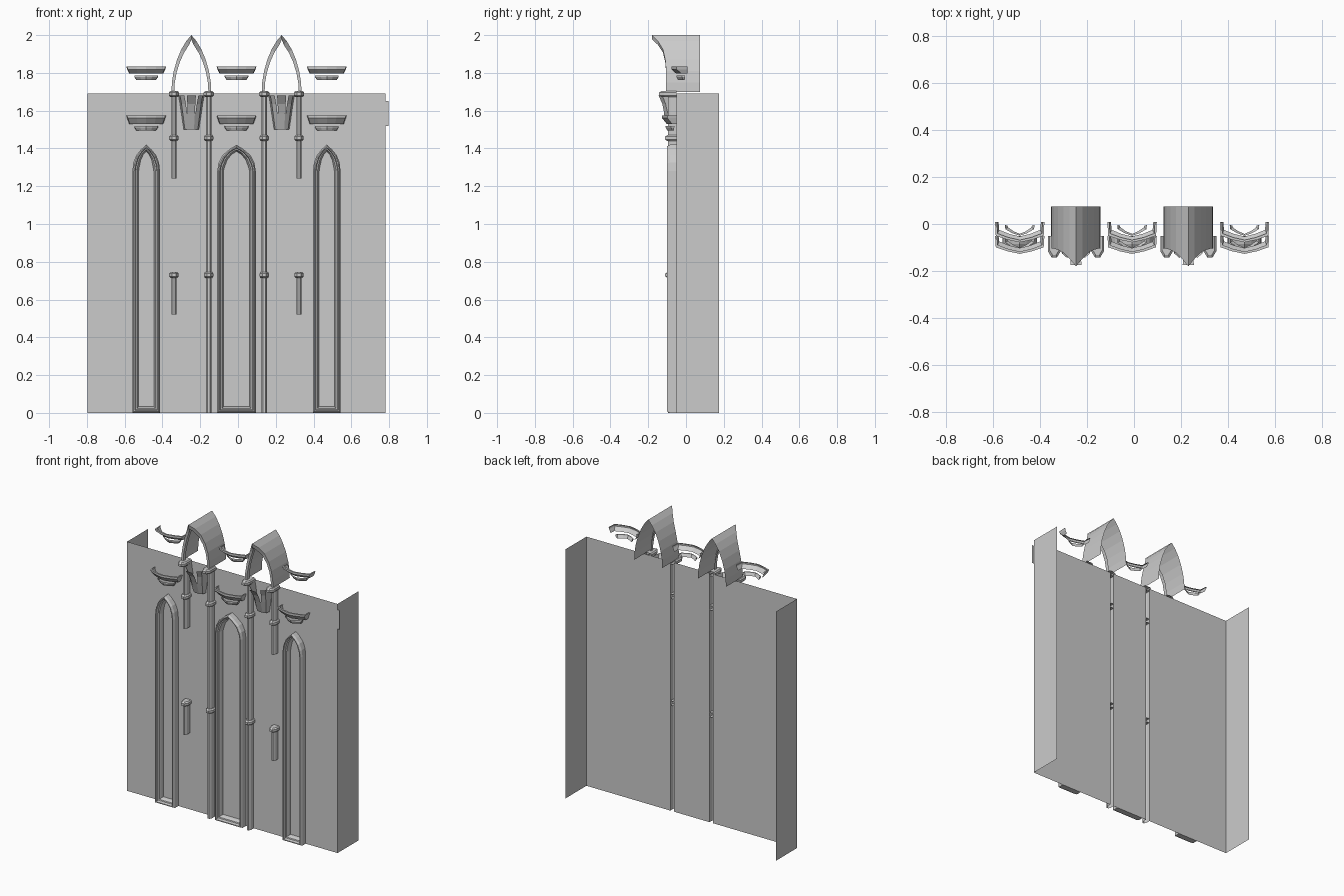
import bpy

if "Cube" in bpy.data.objects:
    bpy.data.objects.remove(bpy.data.objects["Cube"])

CX = -0.008                      # symmetry axis of the facade
WALL_Y = -0.05
WALL_TOP = 1.69


def make(name, verts, faces):
    me = bpy.data.meshes.new(name)
    me.from_pydata(verts, [], faces)
    me.update()
    ob = bpy.data.objects.new(name, me)
    bpy.context.collection.objects.link(ob)
    return ob


def loft(name, loops, closed=False, caps=()):
    """Skin a list of equal-length point rows; caps lists the rows to fill."""
    n = len(loops[0])
    verts = [p for row in loops for p in row]
    faces = []
    for r in range(len(loops) - 1):
        for i in range(n if closed else n - 1):
            j = (i + 1) % n
            faces.append((r * n + i, r * n + j, (r + 1) * n + j, (r + 1) * n + i))
    for r in caps:
        faces.append(tuple(range(r * n, r * n + n)))
    return make(name, verts, faces)


# Wall: flat front panels with slots behind the inner shafts, plus side returns
x0, x1 = CX - 0.79, CX + 0.79
slots = [(x0, CX - 0.161), (CX - 0.133, CX + 0.133), (CX + 0.161, x1)]
for k, (a, b) in enumerate(slots):
    loft(f"wall_panel_{k}", [[(a, WALL_Y, z), (b, WALL_Y, z)] for z in (0, WALL_TOP)])
for side, x in (("left", x0), ("right", x1)):
    loft(f"wall_return_{side}", [[(x, WALL_Y, z), (x, 0.175, z)] for z in (0, WALL_TOP)])
loft("wall_edge_tab", [[(x1, WALL_Y, z), (x1 + 0.016, WALL_Y, z)] for z in (1.52, 1.65)])


# Lancet windows: stepped pointed-arch mouldings
def lancet(cx, w, d, y):
    """Closed pointed outline, inset by d, at depth y."""
    s = (w - d) / w
    half = [(1, d), (1, 1.28), (0.93, 1.325), (0.72, 1.365), (0.38, 1.395)]
    top = 1.42 - d * 1.1
    pts = [(cx + w * s * f, y, z - (d * 0.8 if z > 1.3 else 0)) for f, z in half]
    left = [(2 * cx - x, yy, z) for x, yy, z in reversed(pts)]
    return pts + [(cx, y, top)] + left


for name, dx, w in (("left", -0.478, 0.073), ("middle", 0, 0.102), ("right", 0.478, 0.073)):
    steps = [(0, WALL_Y), (0, -0.085), (0.007, -0.1), (0.013, -0.1),
             (0.017, -0.082), (0.024, -0.08), (0.03, -0.065), (0.033, WALL_Y)]
    loft(f"window_frame_{name}", [lancet(CX + dx, w, d, y) for d, y in steps], closed=True)


# Shafts: faceted half columns with shaft rings and capitals
def facet(cx, w, front, z):
    mid = front + w * 1.0
    return [(cx - w, WALL_Y, z), (cx - w, mid, z), (cx - w * 0.4, front, z),
            (cx + w * 0.4, front, z), (cx + w, mid, z), (cx + w, WALL_Y, z)]


def ring(name, cx, z, h, w, front):
    loft(name, [facet(cx, w * 0.75, front + 0.012, z - h), facet(cx, w, front, z - h * 0.5),
                facet(cx, w, front, z + h * 0.5), facet(cx, w * 0.75, front + 0.012, z + h)],
         caps=(0, 3))


for s in (-1, 1):
    tag = "left" if s < 0 else "right"
    for kind, off, spans in (("inner", 0.147, [(0, 1.68)]),
                             ("outer", 0.331, [(0.52, 0.73), (1.24, 1.68)])):
        cx = CX + s * off
        for k, (a, b) in enumerate(spans):
            loft(f"shaft_{kind}_{tag}_{k}", [facet(cx, 0.014, -0.095, a), facet(cx, 0.014, -0.095, b)])
        ring(f"lower_ring_{kind}_{tag}", cx, 0.73, 0.015, 0.025, -0.11)
        ring(f"upper_ring_{kind}_{tag}", cx, 1.455, 0.015, 0.025, -0.112)
        ring(f"capital_{kind}_{tag}", cx, 1.688, 0.015, 0.027, -0.143)


# Niche canopies: pointed vault shells whose front edge leans out to the apex
ARCH = [(0.105, 1.7, -0.105), (0.103, 1.75, -0.105), (0.093, 1.81, -0.105),
        (0.076, 1.87, -0.11), (0.053, 1.925, -0.122), (0.027, 1.968, -0.148), (0, 2.0, -0.18)]


def vault(cx, d, dy=None):
    """Arch row inset by d; dy shifts the front edge, None gives the back edge."""
    half = [(max(x - d, 0) if x > 0.01 else 0, z - d * (z - 1.7) / 0.3 * 1.5,
             0.075 if dy is None else y + dy) for x, z, y in ARCH]
    return ([(cx + x, y, z) for x, z, y in half]
            + [(cx - x, y, z) for x, z, y in reversed(half[:-1])])


# Corbels: half cone opening into three flaring petals
def corbel(name, cx):
    def row(w, front, z):
        return [(cx - w, WALL_Y, z), (cx - w * 0.85, front * 0.6 - 0.025, z), (cx - w * 0.35, front, z),
                (cx + w * 0.35, front, z), (cx + w * 0.85, front * 0.6 - 0.025, z), (cx + w, WALL_Y, z)]
    loft(f"corbel_base_{name}", [row(0.04, -0.085, 1.5), row(0.053, -0.118, 1.585)], caps=(0,))
    loft(f"corbel_petal_mid_{name}",
         [[(cx - w, y, z), (cx + w, y, z)] for w, y, z in
          ((0.019, -0.118, 1.585), (0.021, -0.14, 1.635), (0.024, -0.175, 1.68))])
    for s in (-1, 1):
        loft(f"corbel_petal_{name}_{'left' if s < 0 else 'right'}",
             [[(cx + s * a, ya, z), (cx + s * b, yb, z), (cx + s * c, WALL_Y, z)]
              for a, ya, b, yb, c, z in ((0.022, -0.115, 0.045, -0.096, 0.053, 1.585),
                                         (0.029, -0.125, 0.052, -0.108, 0.06, 1.635),
                                         (0.037, -0.145, 0.06, -0.125, 0.068, 1.68))])


for s, tag in ((-1, "left"), (1, "right")):
    cx = CX + s * 0.239
    loft(f"canopy_{tag}", [vault(cx, 0), vault(cx, 0, 0), vault(cx, 0.015, 0), vault(cx, 0.015, 0.025)][1:])
    loft(f"canopy_shell_{tag}", [vault(cx, 0), vault(cx, 0, 0)])
    corbel(tag, cx)


# Brackets: bowed flared bands with a thin top lip, in two tiers
def bow(cx, w, back, front, z):
    side = front + 0.028
    return [(cx - w, back, z), (cx - w * 0.97, side, z), (cx - w * 0.5, front + 0.011, z), (cx, front, z),
            (cx + w * 0.5, front + 0.011, z), (cx + w * 0.97, side, z), (cx + w, back, z)]


for tag, dx in (("left", -0.478), ("middle", 0), ("right", 0.478)):
    cx = CX + dx
    for tier, z, h, back, front in (("lower", 1.575, 0.045, -0.05, -0.127),
                                    ("upper", 1.833, 0.036, 0.008, -0.078)):
        loft(f"{tier}_bracket_{tag}",
             [bow(cx, 0.09, back, front + 0.025, z - h), bow(cx, 0.101, back, front, z - 0.014),
              bow(cx, 0.105, back, front, z), bow(cx, 0.097, back, front + 0.01, z)])
        zb = z - h - 0.01
        loft(f"{tier}_bracket_foot_{tag}",
             [bow(cx, 0.052, back - 0.015, back - 0.05, zb - 0.025),
              bow(cx, 0.063, back - 0.012, back - 0.058, zb - 0.008),
              bow(cx, 0.063, back - 0.012, back - 0.058, zb)])
